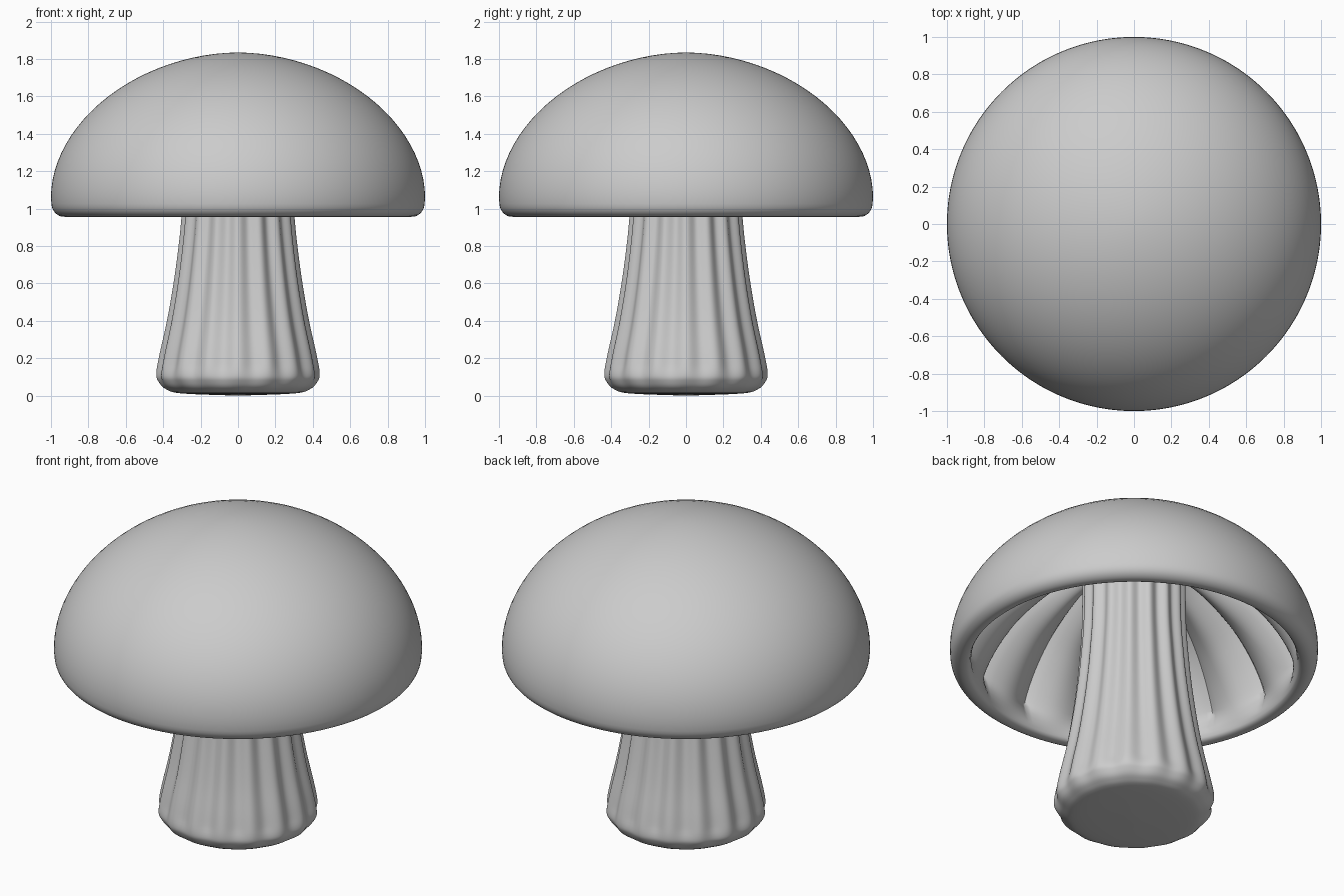
import bpy, bmesh, math
from mathutils import Vector

if "Cube" in bpy.data.objects:
    bpy.data.objects.remove(bpy.data.objects["Cube"])

SEGS = 224      # segments around the axis
RIBS = 16       # gills under the cap and flutes on the stem


def smooth_path(points, steps=5):
    """Catmull-Rom interpolation through the profile points."""
    pts = [Vector(p) for p in points]
    pts = [pts[0] * 2 - pts[1]] + pts + [pts[-1] * 2 - pts[-2]]
    out = []
    for a, b, c, d in zip(pts, pts[1:], pts[2:], pts[3:]):
        for i in range(steps):
            t = i / steps
            out.append(0.5 * (2 * b + (c - a) * t + (2 * a - 5 * b + 4 * c - d) * t * t
                              + (3 * b - a - 3 * c + d) * t ** 3))
    return out + [pts[-2]]


def lathe(name, profile, shape):
    """Revolve (r, z) points; shape(r, z, i, angle) returns the ribbed (r, z)."""
    bm = bmesh.new()
    rings = []
    for i, (r, z) in enumerate(profile):
        if r < 1e-4:
            rings.append([bm.verts.new((0, 0, z))] * SEGS)
            continue
        ring = []
        for k in range(SEGS):
            a = 2 * math.pi * k / SEGS
            rr, zz = shape(r, z, i, a)
            ring.append(bm.verts.new((rr * math.cos(a), rr * math.sin(a), zz)))
        rings.append(ring)
    for p, q in zip(rings, rings[1:]):
        for k in range(SEGS):
            n = (k + 1) % SEGS
            bm.faces.new(list(dict.fromkeys((p[k], p[n], q[n], q[k]))))
    bmesh.ops.recalc_face_normals(bm, faces=bm.faces)
    mesh = bpy.data.meshes.new(name)
    bm.to_mesh(mesh)
    bm.free()
    obj = bpy.data.objects.new(name, mesh)
    bpy.context.collection.objects.link(obj)
    bpy.ops.object.select_all(action='DESELECT')
    obj.select_set(True)
    bpy.context.view_layer.objects.active = obj
    bpy.ops.object.shade_smooth_by_angle(angle=math.radians(50))
    return obj


# Cap: slightly peaked dome, rolled rim, deep hollow underside with gills
POWER = 2 / 1.9
dome = [(math.sin(t) ** POWER, 1.065 + 0.77 * max(0, math.cos(t)) ** POWER)
        for t in (math.pi / 2 * i / 24 for i in range(25))]
rim = smooth_path([(1.0, 1.065), (0.995, 1.01), (0.975, 0.975), (0.94, 0.957),
                   (0.90, 0.965), (0.885, 1.0)], 3)[1:]
under = smooth_path([(0.885, 1.0), (0.85, 1.13), (0.76, 1.28), (0.63, 1.41),
                     (0.41, 1.54), (0.2, 1.60), (0.0, 1.61)])[1:]
gill_start = len(dome) + len(rim)


def gills(r, z, i, angle):
    if i < gill_start:
        return r, z
    groove = 1 - abs(math.sin(RIBS * angle / 2)) ** 0.8
    depth = 0.09 * groove * min(1, (i - gill_start + 1) / 3) * min(1, r / 0.4)
    return r + depth * 0.75 * r, z + depth * (1 - 0.6 * r)


lathe("cap", dome + rim + under, gills)

# Stem: flared, softly fluted column with a rounded foot
stem_profile = smooth_path([(0.0, 0.0), (0.30, 0.012), (0.385, 0.035), (0.425, 0.075),
                            (0.437, 0.12), (0.42, 0.22), (0.38, 0.4), (0.345, 0.6),
                            (0.318, 0.8), (0.302, 0.96), (0.285, 1.2), (0.28, 1.61)])
stem_profile[0] = Vector((0, 0))
stem_profile.append(Vector((0, 1.61)))


def flutes(r, z, i, angle):
    strength = 0.024 * min(1, max(0, (z - 0.01) / 0.15))
    return r - strength * (0.5 - 0.5 * math.cos(RIBS * angle)), z


lathe("stem", stem_profile, flutes)
